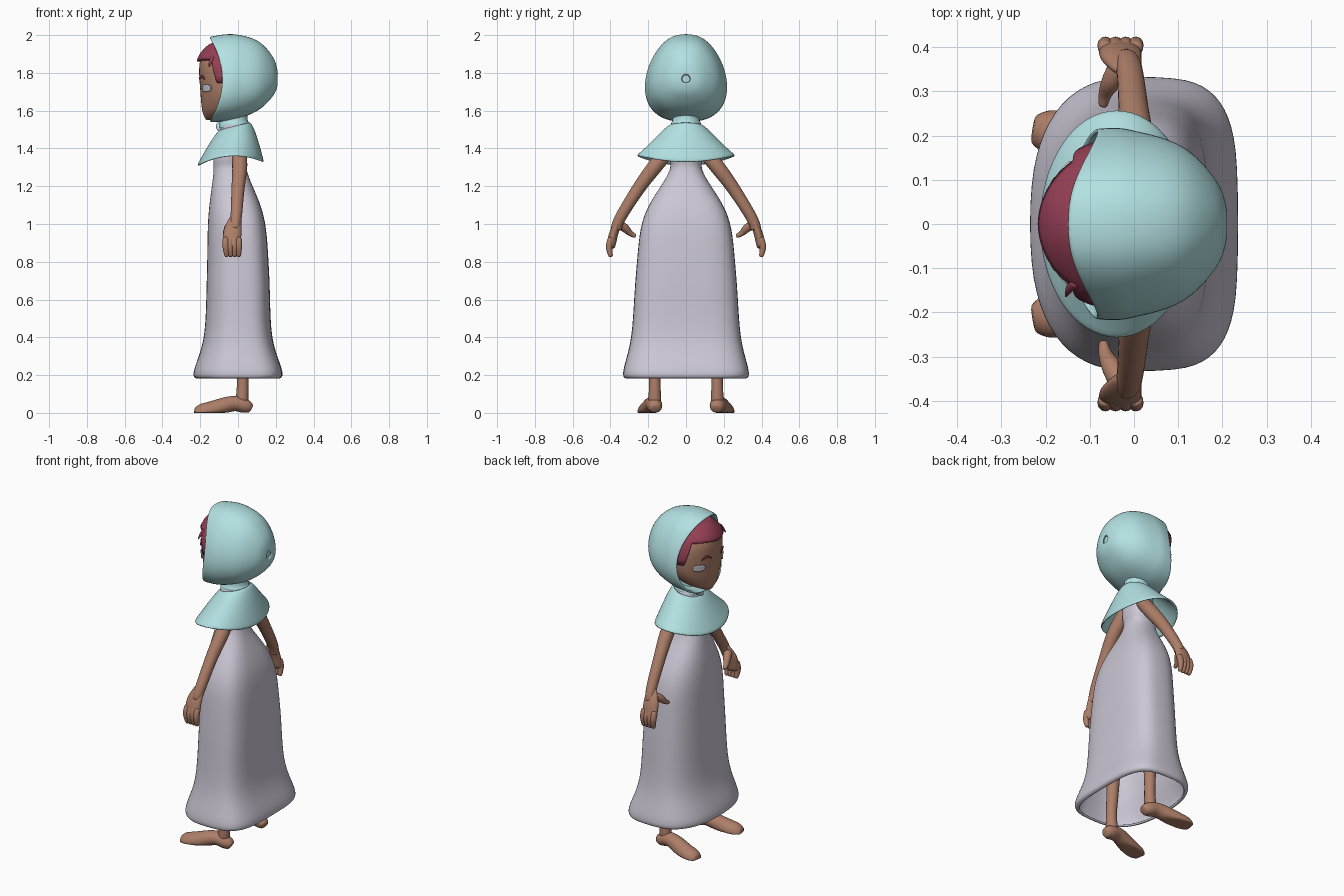
import bpy
from math import sin, cos, pi, radians
from mathutils import Vector

cube = bpy.data.objects.get("Cube")
if cube:
    bpy.data.objects.remove(cube)


def material(name, red, green, blue):
    mat = bpy.data.materials.new(name)
    mat.use_nodes = True
    color = (red, green, blue, 1)
    mat.diffuse_color = color
    mat.node_tree.nodes["Principled BSDF"].inputs["Base Color"].default_value = color
    return mat


TEAL = material("pale teal cloth", .45, .75, .76)
LILAC = material("pale lilac cloth", .6, .57, .66)
SKIN = material("brown skin", .42, .21, .14)
MAROON = material("maroon hair", .3, .05, .09)
GREY = material("eye grey", .58, .57, .65)


def spline(keys, steps=4):
    """Smooth curve through key tuples of any size."""
    keys = [Vector(key) for key in keys]
    padded = [keys[0], *keys, keys[-1]]
    curve = []
    for before, start, end, after in zip(padded, keys, keys[1:], padded[3:]):
        for step in range(steps):
            t = step / steps
            leave, arrive = (end - before) / 2, (after - start) / 2
            ease = t * t * (3 - 2 * t)
            curve.append(start.lerp(end, ease) + leave * (t * (1 - t) ** 2)
                         - arrive * (t * t * (1 - t)))
    return curve + [keys[-1]]


def skin_rings(name, rings, mat, closed=True, caps=False, subdivide=1, thick=0, offset=-1):
    """Join consecutive rings of points with smooth quads."""
    count = len(rings[0])
    faces = []
    for base in range(0, (len(rings) - 1) * count, count):
        for j in range(count if closed else count - 1):
            k = (j + 1) % count
            faces.append((base + j, base + k, base + count + k, base + count + j))
    if caps:
        last = (len(rings) - 1) * count
        faces += [tuple(reversed(range(count))), tuple(range(last, last + count))]
    mesh = bpy.data.meshes.new(name)
    mesh.from_pydata([tuple(point) for ring in rings for point in ring], [], faces)
    mesh.materials.append(mat)
    mesh.polygons.foreach_set("use_smooth", [True] * len(faces))
    obj = bpy.data.objects.new(name, mesh)
    bpy.context.collection.objects.link(obj)
    if thick:
        shell = obj.modifiers.new("thickness", 'SOLIDIFY')
        shell.thickness, shell.offset = thick, offset
    if subdivide:
        smooth = obj.modifiers.new("smooth", 'SUBSURF')
        smooth.levels = smooth.render_levels = subdivide


def turn(count):
    return [2 * pi * j / count for j in range(count)]


def squared(value, power):
    return abs(value) ** (2 / power) * (1 if value >= 0 else -1)


def oval(z, cx, rx, ry, front=2, back=2, tilt=0, lift=0):
    """Level ring, squarer for higher powers; tilt raises the back, lift the sides."""
    ring = []
    for a in turn(32):
        power = back if cos(a) > 0 else front
        ring.append((cx + rx * squared(cos(a), power), ry * squared(sin(a), power),
                     z + tilt * cos(a) + lift * sin(a) ** 2))
    return ring


def tube(name, keys, mat, side=1, axis=(1, 0, 0), flat=1, floor=-1):
    """Rounded limb along keys of (x, y, z, radius); side mirrors y."""
    curve = spline(keys, 3)
    points = [Vector((key[0], key[1] * side, key[2])) for key in curve]
    rings = []
    for i, point in enumerate(points):
        along = points[min(i + 1, len(points) - 1)] - points[max(i - 1, 0)]
        along.normalize()
        wide = Vector(axis)
        wide = (wide - along * wide.dot(along)).normalized()
        deep = along.cross(wide) * flat
        ring = [point + (wide * cos(a) + deep * sin(a)) * curve[i][3] for a in turn(12)]
        for corner in ring:
            corner.z = max(corner.z, floor)
        rings.append(ring)
    skin_rings(name, rings, mat, caps=True)


# Dress: open bell, squarer in plan where it is wider, most of all behind
dress = spline([(.18, 0, .215, .315), (.215, 0, .237, .335), (.41, 0, .18, .29),
                (.75, 0, .165, .265), (1.04, -.01, .148, .225), (1.27, -.04, .09, .092),
                (1.36, -.04, .09, .09), (1.53, -.02, .07, .085)])
skin_rings("dress", [oval(*key, 2 + key[3] * 1.5, 2 + key[3] * 5) for key in dress],
           LILAC, thick=.012)

# Shoulder cape: flares down to a hem that dips front and back
cape = []
for step in range(9):
    t = step / 8
    cape.append(oval(1.515 - .2 * t, -.015 - .025 * t, .07 + .097 * t ** .8,
                     .08 + .175 * t ** .85, tilt=.02 - .01 * t, lift=.04 * t * t))
skin_rings("shoulder_cape", cape, TEAL, thick=.012)

# Neck wrap with a small fold in front
neck = spline([(1.505, -.02, .08, .085), (1.53, -.02, .08, .08), (1.56, -.02, .07, .07),
               (1.64, -.02, .07, .07)])
skin_rings("neck_wrap", [oval(*key) for key in neck], TEAL, caps=True)
tube("wrap_fold", [(-.08, .05, 1.54, .01), (-.1, .01, 1.52, .02), (-.09, -.02, 1.49, .01)], TEAL)

# Head
head = spline([(1.55, -.15, .02, .02), (1.6, -.09, .1, .11), (1.7, -.05, .15, .17),
               (1.85, -.05, .155, .165), (1.93, -.04, .12, .1), (1.97, -.04, .05, .04)])
skin_rings("head", [oval(*key) for key in head], SKIN, caps=True)


def on_head(angle, z, gap):
    """Point at an angle from the face centre, a gap outside the head."""
    low, high = next(pair for pair in zip(head, head[1:]) if pair[1][0] >= z)
    _, cx, rx, ry = low.lerp(high, (z - low[0]) / (high[0] - low[0]))
    return cx - (rx + gap) * cos(angle), (ry + gap) * sin(angle), z


def patch(name, start, end, low, high, mat, gap, thick, columns=16, rows=6):
    """Thin plate over the head between two edge functions."""
    rings = []
    for i in range(rows + 1):
        ring = []
        for j in range(columns + 1):
            t = j / columns
            bottom, top = low(t), high(t)
            ring.append(on_head(radians(start + (end - start) * t),
                                bottom + (top - bottom) * i / rows, gap))
        rings.append(ring)
    skin_rings(name, rings, mat, closed=False, subdivide=0, thick=thick, offset=0)


# Fringe with a hanging lock at each temple
def fringe_edge(t):
    outward = abs(2 * t - 1)
    lock = min(1, max(0, (outward - .6) * 9))
    return 1.86 + .01 * sin(pi * outward) - .12 * lock


patch("hair_fringe", -95, 95, fringe_edge, lambda t: 1.96, MAROON, .009, .014, columns=80)
tube("hair_tip", [(-.13, -.13, 1.88, .015), (-.145, -.145, 1.86, .01),
                  (-.155, -.165, 1.83, .002)], MAROON)

# Eyes and brows
for side, label in ((-1, "left"), (1, "right")):
    patch(label + "_eye", 27 * side, 53 * side, lambda t: 1.718 - .018 * sin(pi * t) ** .3,
          lambda t: 1.722 + .016 * sin(pi * t) ** .3, GREY, .003, .006)
    patch(label + "_brow", 14 * side, 36 * side, lambda t: 1.765 + .01 * sin(pi * t),
          lambda t: 1.77 + .02 * sin(pi * t), MAROON, .003, .006)

# Hood: egg-shaped slices from the rounded back to the scooped face opening
hood = []
for x, width, low, high in spline([(.2, .02, 1.75, 1.79), (.18, .085, 1.69, 1.87),
                                   (.1, .165, 1.61, 1.96), (-.03, .2, 1.56, 1.995),
                                   (-.15, .2, 1.55, 1.98)]):
    scoop = .45 * max(0, -x)
    hood.append([(x + scoop * cos(a) ** 2, width * squared(cos(a), 2.5) * (1 - .2 * sin(a)),
                  (low + high) / 2 + (high - low) / 2 * sin(a)) for a in turn(32)])
skin_rings("hood", hood, TEAL, thick=.012)
back_cap = [[(x, y * size, 1.77 + (z - 1.77) * size) for x, y, z in hood[0]]
            for size in (1, .5, .01)]
skin_rings("hood_back", back_cap, TEAL, subdivide=0)

# Limbs, mirrored left and right
for side, label in ((-1, "left"), (1, "right")):
    tube(label + "_arm", [(0, .06, 1.43, .04), (.01, .16, 1.31, .042), (0, .25, 1.19, .036),
                          (-.01, .35, 1.03, .031), (-.02, .37, .97, .03)], SKIN, side)
    tube(label + "_palm", [(-.01, .345, 1.04, .03), (-.03, .38, .96, .05),
                           (-.03, .4, .87, .048)], SKIN, side, flat=.5)
    for finger in range(4):
        x = .023 * finger - .065
        tube(f"{label}_finger_{finger + 1}", [(x, .395, .93, .017), (x, .408, .88, .018),
                                              (x * .9, .397, .825, .012)], SKIN, side)
    tube(label + "_thumb", [(-.03, .365, 1, .024), (-.05, .325, .98, .024),
                            (-.065, .295, .95, .016), (-.07, .265, .935, .01)], SKIN, side)
    tube(label + "_leg", [(.01, .13, .95, .06), (.02, .16, .3, .036), (.025, .165, .15, .032),
                          (.02, .165, .05, .037)], SKIN, side)
    tube(label + "_foot", [(.07, .16, .02, .025), (.04, .165, .035, .042), (-.03, .175, .05, .045),
                           (-.14, .2, .012, .054), (-.2, .21, 0, .05), (-.23, .215, 0, .03)],
         SKIN, side, axis=(0, 1, 0), flat=.95, floor=0)
